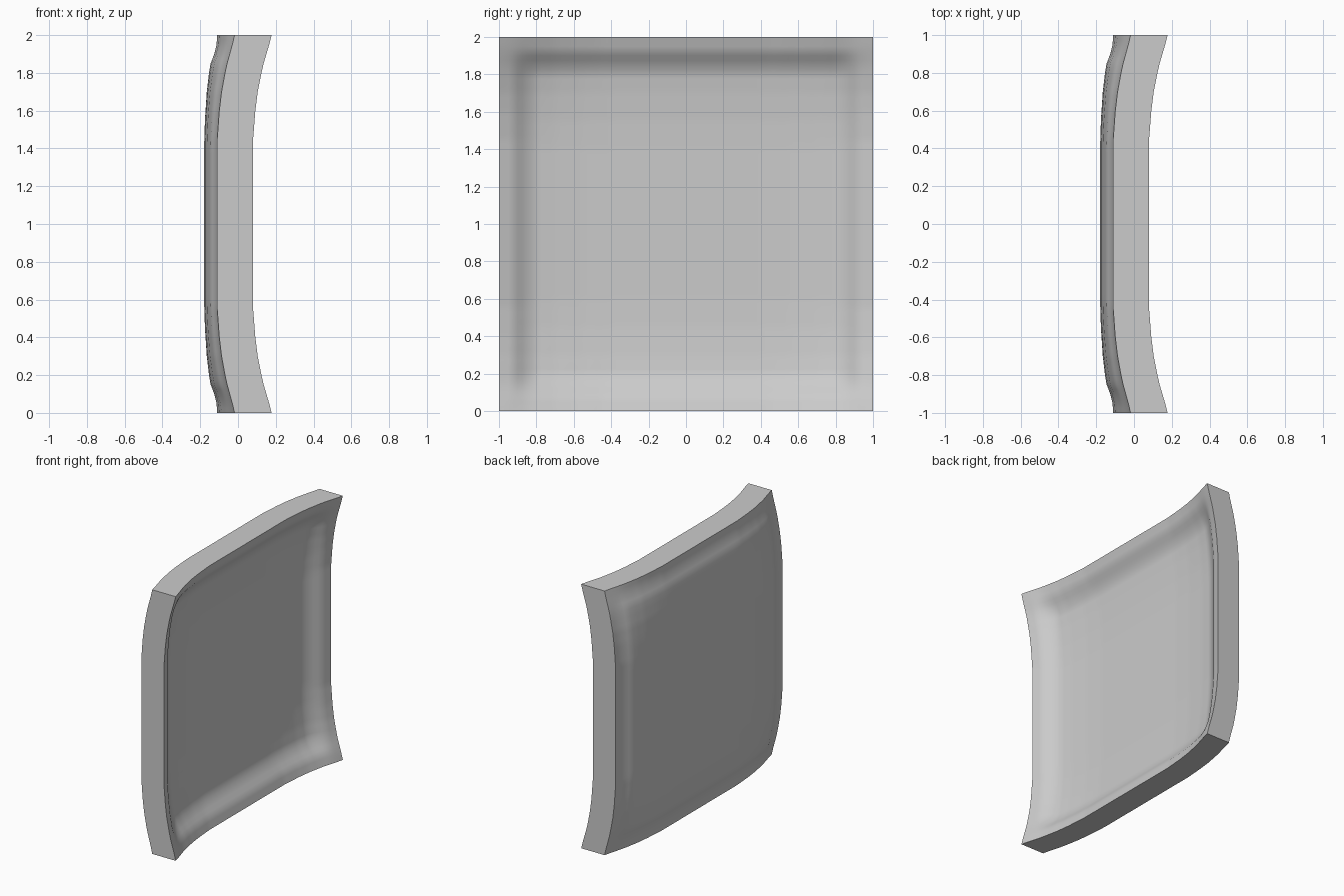
import bpy
import bmesh

cube = bpy.data.objects.get("Cube")
if cube:
    bpy.data.objects.remove(cube, do_unlink=True)

# Profiles as (distance from rim, share of full height)
OUTER = [(0, 1), (0.05, 0.95), (0.1, 0.78), (0.15, 0.5), (0.2, 0.38),
         (0.3, 0.21), (0.45, 0.07), (0.6, 0)]
INNER = [(0, 1), (0.075, 0.81), (0.15, 0.4), (0.2, 0.23),
         (0.3, 0.13), (0.45, 0.04), (0.6, 0)]
RIM = [(0, 1), (0.05, 0.87), (0.1, 0.72), (0.15, 0.57), (0.2, 0.45),
       (0.3, 0.25), (0.4, 0.12), (0.55, 0)]


def rise(profile, d):
    for (d0, h0), (d1, h1) in zip(profile, profile[1:]):
        if d <= d1:
            return h0 + (h1 - h0) * (d - d0) / (d1 - d0)
    return 0


def add_skin(bm, profile, base, depth, rim_rise):
    """Dished square grid whose four rims follow the curved rim profile."""
    grid = bmesh.ops.create_grid(bm, x_segments=80, y_segments=80, size=1)
    for v in grid["verts"]:
        y, z = v.co.x, v.co.y
        dy, dz = 1 - abs(y), 1 - abs(z)
        a, b = rise(profile, dy), rise(profile, dz)
        edges = a * rise(RIM, dz) + b * rise(RIM, dy) - a * b
        x = base + depth * (a + b - a * b) + rim_rise * edges
        v.co = (x, y, z + 1)


# Convex outer skin, deeper concave inner skin, and the rim joining them
bm = bmesh.new()
add_skin(bm, OUTER, base=-0.18, depth=0.07, rim_rise=0.092)
add_skin(bm, INNER, base=-0.045, depth=0.125, rim_rise=0.098)
bmesh.ops.bridge_loops(bm, edges=[e for e in bm.edges if e.is_boundary])
bmesh.ops.recalc_face_normals(bm, faces=bm.faces[:])

mesh = bpy.data.meshes.new("dished_panel")
bm.to_mesh(mesh)
bm.free()
panel = bpy.data.objects.new("dished_panel", mesh)
bpy.context.collection.objects.link(panel)

# Plain grey finish
grey = bpy.data.materials.new("mid_grey")
grey.use_nodes = True
colour = (0.6, 0.6, 0.6, 1)
grey.diffuse_color = colour
grey.node_tree.nodes["Principled BSDF"].inputs["Base Color"].default_value = colour
mesh.materials.append(grey)

# Smooth skins with a crisp rim
bpy.ops.object.select_all(action="DESELECT")
panel.select_set(True)
bpy.context.view_layer.objects.active = panel
bpy.ops.object.shade_smooth_by_angle(angle=0.6)
